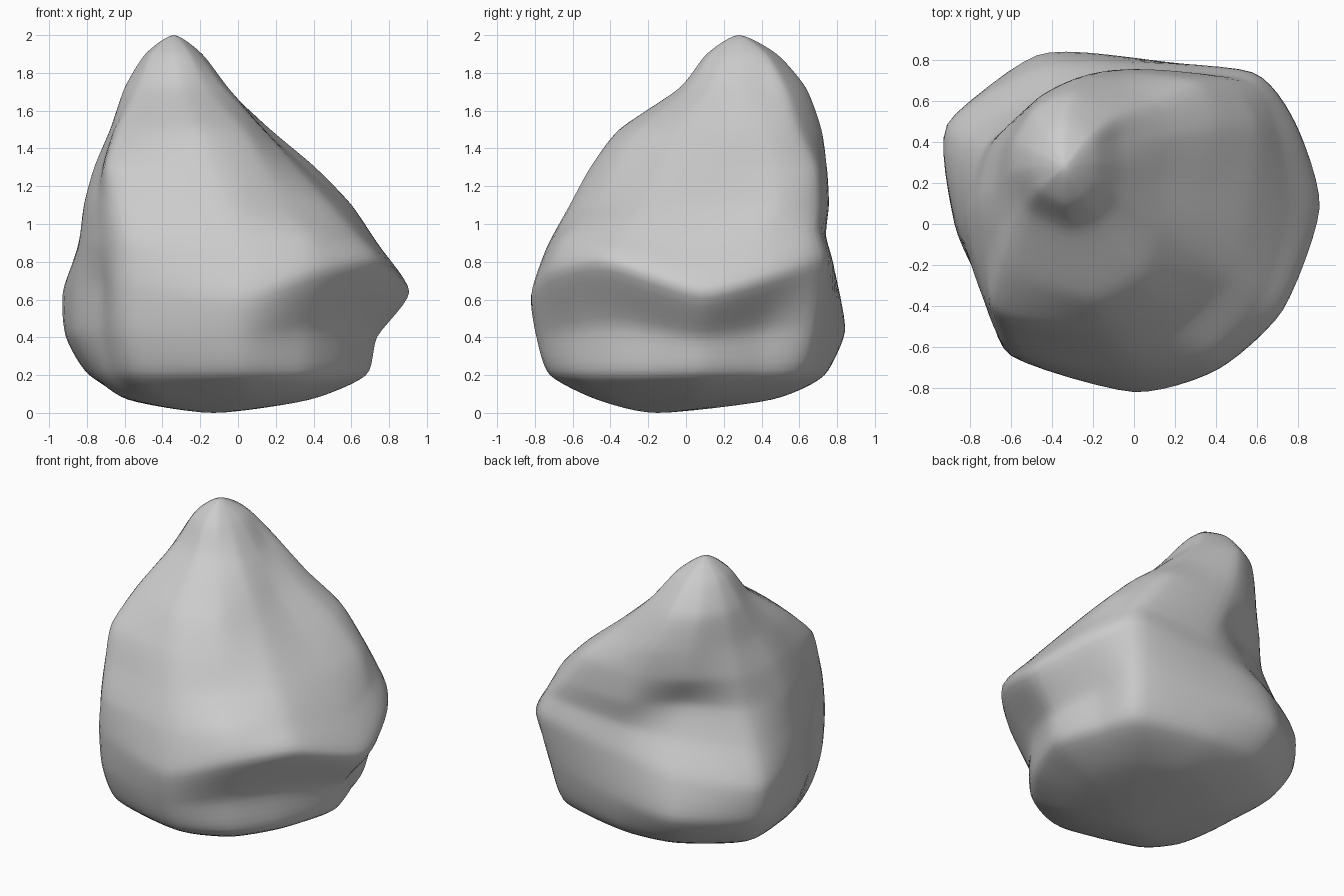
import bpy
import bmesh
import math
from mathutils import Vector

default_cube = bpy.data.objects.get("Cube")
if default_cube:
    bpy.data.objects.remove(default_cube, do_unlink=True)

# Compass directions of the stone's corners, counted from +x
CORNERS = (5, 32, 52, 90, 120, 152, 180, 205, 227, 270, 300, 330)
# Stone outline: height -> radii in hundredths, one for each corner
OUTLINE = {
    0.07: (38, 40, 43, 45, 48, 55, 58, 60, 56, 47, 43, 37),
    0.2: (68, 70, 78, 73, 80, 87, 76, 75, 78, 72, 67, 63),
    0.42: (74, 76, 88, 81, 95, 101, 87, 80, 86, 79, 70, 66),
    0.68: (91, 93, 94, 79, 89, 103, 87, 80, 88, 82, 82, 84),
    0.9: (75, 83, 89, 74, 75, 91, 84, 82, 86, 74, 74, 71),
    1.1: (65, 79, 82, 69, 60, 72, 74, 75, 81, 68, 63, 64),
    1.3: (51, 66, 72, 62, 58, 60, 61, 63, 75, 63, 58, 53),
    1.5: (37, 47, 53, 53, 49, 46, 45, 48, 56, 54, 50, 41),
    1.72: (26, 29, 35, 38, 35, 31, 29, 28, 29, 29, 28, 27),
    1.9: (15, 17, 19, 20, 18, 16, 15, 15, 16, 17, 17, 15),
}
# The overhanging ridge rises and falls as it runs around the stone
RIDGE_HEIGHT = 0.68
RIDGE_LIFT = (-4, 5, 12, 6, 0, -5, 0, 0, 0, -6, 6, 11)
PEAK = Vector((-0.34, 0.28, 2.0))
FOOT = Vector((-0.13, -0.15, 0.0))
STEPS = 6
ROUNDNESS = 0.36


def axis_at(height):
    """The stone's core leans towards the peak above its waist."""
    lean = min(max((height - 0.9) / 0.9, 0.0), 1.0)
    return Vector((PEAK.x * lean, PEAK.y * lean, height))


def outline_point(height, radius, corner, ridge_lift):
    angle = math.radians(corner)
    direction = Vector((math.cos(angle), math.sin(angle), 0))
    nearness = max(0, 1 - abs(height - RIDGE_HEIGHT) / 0.45)
    lift = Vector((0, 0, ridge_lift / 100 * nearness))
    return axis_at(height) + direction * radius / 100 + lift


def spline(before, start, end, after, t):
    """Curve through start and end, taut enough to keep the facets flat."""
    slope_start = (end - before) * ROUNDNESS
    slope_end = (after - start) * ROUNDNESS
    change = end - start
    return (start + slope_start * t
            + (3 * change - 2 * slope_start - slope_end) * t ** 2
            + (slope_start + slope_end - 2 * change) * t ** 3)


def smooth_loop(points):
    """Refine a closed ring of points."""
    count = len(points)
    return [spline(points[i - 1], points[i], points[(i + 1) % count],
                   points[(i + 2) % count], step / STEPS)
            for i in range(count) for step in range(STEPS)]


def smooth_column(points):
    """Refine an open column whose outer two points only guide the curve."""
    return [spline(*points[i:i + 4], step / STEPS)
            for i in range(len(points) - 3) for step in range(STEPS)]


def make_material(name, color, roughness):
    material = bpy.data.materials.new(name)
    material.use_nodes = True
    material.diffuse_color = color
    shader = material.node_tree.nodes["Principled BSDF"]
    shader.inputs["Base Color"].default_value = color
    shader.inputs["Roughness"].default_value = roughness
    return material


# Rings of the stone, refined around and then from foot to peak
rings = [smooth_loop([outline_point(height, *corner)
                      for corner in zip(radii, CORNERS, RIDGE_LIFT)])
         for height, radii in OUTLINE.items()]
around = len(rings[0])
columns = []
for i in range(around):
    opposite = (i + around // 2) % around
    guide = ([rings[0][opposite], FOOT] + [ring[i] for ring in rings]
             + [PEAK, rings[-1][opposite]])
    columns.append(smooth_column(guide)[1:])

# Skin the columns with quads and close both ends with fans
bm = bmesh.new()
grid = [[bm.verts.new(point) for point in column] for column in columns]
foot = bm.verts.new(FOOT)
peak = bm.verts.new(PEAK)
for i in range(around):
    here, there = grid[i], grid[(i + 1) % around]
    for j in range(len(here) - 1):
        bm.faces.new((here[j], there[j], there[j + 1], here[j + 1]))
    bm.faces.new((foot, there[0], here[0]))
    bm.faces.new((peak, here[-1], there[-1]))

bmesh.ops.recalc_face_normals(bm, faces=bm.faces)
for face in bm.faces:
    face.smooth = True
mesh = bpy.data.meshes.new("boulder")
bm.to_mesh(mesh)
bm.free()
mesh.materials.append(make_material("pale grey stone", (0.6, 0.6, 0.6, 1), 0.9))
boulder = bpy.data.objects.new("boulder", mesh)
bpy.context.collection.objects.link(boulder)
